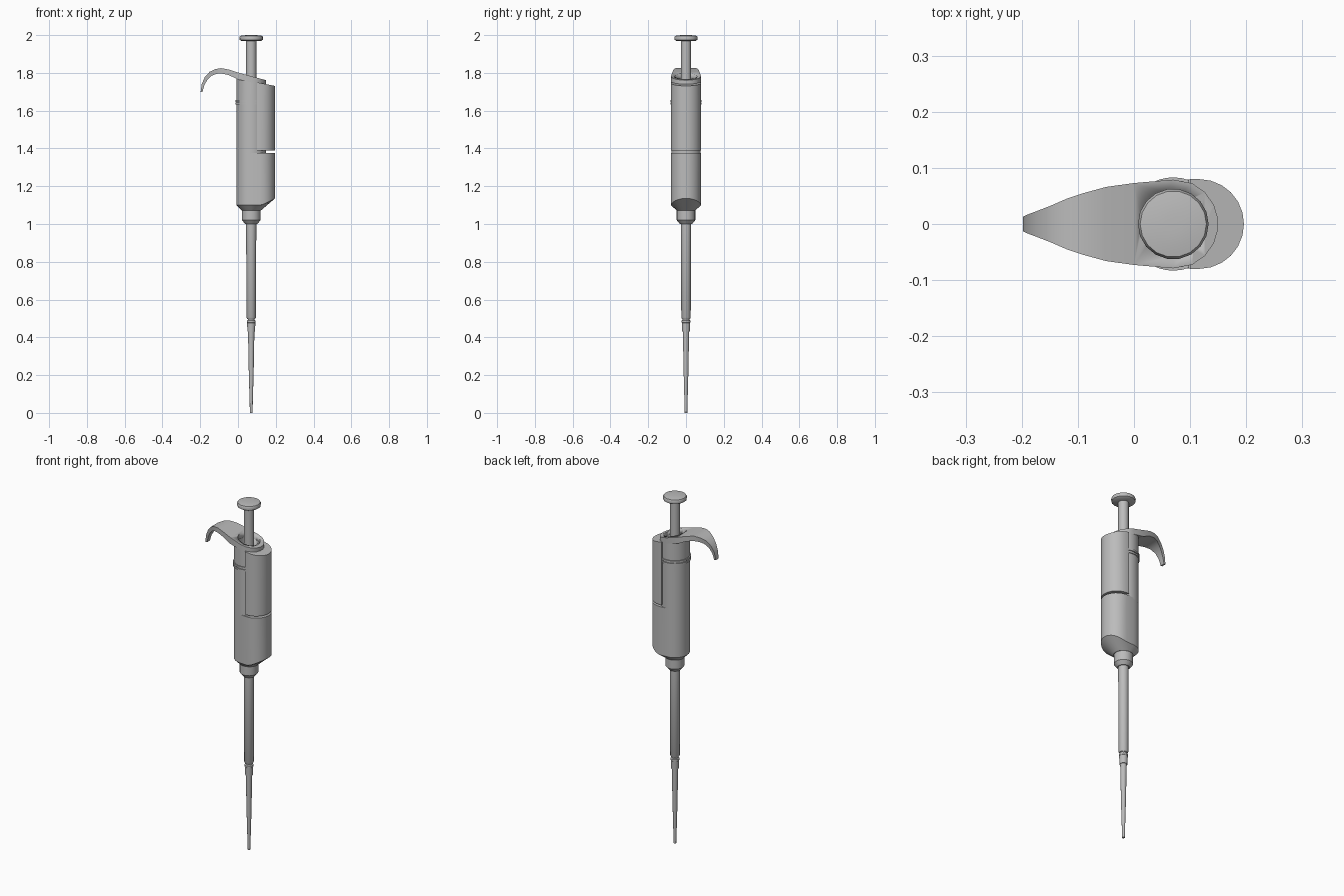
import bpy, bmesh, math

if "Cube" in bpy.data.objects:
    bpy.data.objects.remove(bpy.data.objects["Cube"])

AXIS = 0.07      # shared x of the plunger, shaft and tip
LOBE = 0.116     # x centre of the rounded grip side

grey = bpy.data.materials.new("neutral grey")
grey.use_nodes = True
colour = (0.5, 0.5, 0.5, 1)
grey.diffuse_color = colour
grey.node_tree.nodes["Principled BSDF"].inputs["Base Color"].default_value = colour


def finish(name, bm, angle=35):
    bmesh.ops.recalc_face_normals(bm, faces=bm.faces)
    mesh = bpy.data.meshes.new(name)
    bm.to_mesh(mesh)
    bm.free()
    mesh.materials.append(grey)
    obj = bpy.data.objects.new(name, mesh)
    bpy.context.collection.objects.link(obj)
    bpy.ops.object.select_all(action="DESELECT")
    obj.select_set(True)
    bpy.context.view_layer.objects.active = obj
    bpy.ops.object.shade_smooth_by_angle(angle=math.radians(angle))
    return obj


def loft(name, rings, angle=35):
    """Skin rings of equal point count and cap both ends."""
    bm = bmesh.new()
    loops = [[bm.verts.new(p) for p in ring] for ring in rings]
    n = len(loops[0])
    for a, b in zip(loops, loops[1:]):
        for i in range(n):
            j = (i + 1) % n
            bm.faces.new((a[i], a[j], b[j], b[i]))
    bm.faces.new(loops[0])
    bm.faces.new(loops[-1])
    return finish(name, bm, angle)


def circle(r, z, n):
    return [(AXIS + r * math.cos(t), r * math.sin(t), z)
            for t in (2 * math.pi * i / n for i in range(n))]


def lathe(name, profile, n=20):
    return loft(name, [circle(r, z, n) for r, z in profile])


def grip_outline(z_rule, r_left=0.078, r_right=0.08, lobe=LOBE, n=12):
    """Two half circles joined by short straight flanks."""
    pts = []
    for centre, r, start in ((lobe, r_right, -90), (AXIS, r_left, 90)):
        for i in range(n + 1):
            t = math.radians(start + 180 * i / n)
            x = centre + r * math.cos(t)
            pts.append((x, r * math.sin(t), z_rule(x)))
    return pts


def cut(target, cutter):
    mod = target.modifiers.new("cut", "BOOLEAN")
    mod.operation = "DIFFERENCE"
    mod.solver = "EXACT"
    mod.object = cutter
    bpy.context.view_layer.objects.active = target
    bpy.ops.object.modifier_apply(modifier=mod.name)


# Lower grip: sloped underside, tapering to the neck
loft("lower_grip", [
    grip_outline(lambda x: 1.072, 0.05, 0.05, AXIS + 0.002),
    grip_outline(lambda x: 1.10 + max(0, x - 0.125) * 0.5),
    grip_outline(lambda x: 1.377),
], 30)

# Upper grip: round core with a slanted top
upper = loft("upper_grip", [
    circle(0.078, 1.37, 32),
    [(x, y, 1.773 - 0.19 * (x + 0.01)) for x, y, z in circle(0.078, 0, 32)],
])

# Rounded side panel, separated from the lower grip by a thin slot
flank = [(0.1, -0.08)]
for i in range(13):
    t = math.radians(-90 + 15 * i)
    flank.append((LOBE + 0.08 * math.cos(t), 0.08 * math.sin(t)))
flank.append((0.1, 0.08))
loft("side_panel", [
    [(x, y, 1.388) for x, y in flank],
    [(x, y, 1.75 - 0.2 * (x - 0.1)) for x, y in flank],
])

# Half ring clipped round the upper grip
for k, z in enumerate((1.632, 1.647)):
    arc = [math.radians(70 + 220 * i / 24) for i in range(25)]
    outline = [(AXIS + r * math.cos(t), r * math.sin(t))
               for r, sweep in ((0.083, arc), (0.074, arc[::-1])) for t in sweep]
    loft("band_%d" % (k + 1), [[(x, y, z + h) for x, y in outline] for h in (0, 0.01)])

# Finger hook: (top x, top z, bottom x, bottom z, half width)
stations = [
    (-0.198, 1.70, -0.188, 1.70, 0.013),
    (-0.192, 1.74, -0.178, 1.735, 0.016),
    (-0.176, 1.777, -0.162, 1.764, 0.022),
    (-0.15, 1.806, -0.139, 1.785, 0.032),
    (-0.12, 1.82, -0.115, 1.795, 0.045),
    (-0.09, 1.825, -0.09, 1.797, 0.055),
    (-0.05, 1.818, -0.05, 1.789, 0.066),
    (0.0, 1.802, 0.0, 1.765, 0.073),
    (AXIS, 1.782, AXIS, 1.75, 0.079),
]
for deg in (65, 45, 25, 8):
    t = math.radians(deg)
    x = AXIS + 0.08 * math.cos(t)
    top = 1.782 - 0.26 * (x - AXIS)
    stations.append((x, top, x, top - 0.025, 0.08 * math.sin(t)))
hook = loft("finger_hook", [
    [(tx, -w, tz), (tx, w, tz), (bx, w, bz), (bx, -w, bz)]
    for tx, tz, bx, bz, w in stations
])

# Recess around the plunger
cutter = lathe("recess_cutter", [(0.058, 1.70), (0.058, 1.9)], 28)
cutter.hide_render = True
cut(upper, cutter)
cut(hook, cutter)
bpy.data.objects.remove(cutter)

# Plunger rod and thumb button
lathe("plunger_rod", [(0.027, 1.68), (0.027, 1.98)])
lathe("thumb_button", [(0.05, 1.968), (0.061, 1.975), (0.063, 1.988),
                       (0.059, 1.996), (0.04, 1.999), (0.015, 2.0)], 18)

# Neck, shaft and tip
lathe("neck", [(0.049, 1.08), (0.049, 1.02), (0.032, 1.0)])
lathe("shaft", [(0.027, 1.01), (0.025, 0.505), (0.021, 0.498)])
lathe("nozzle_ring", [(0.018, 0.51), (0.018, 0.492), (0.023, 0.488),
                      (0.023, 0.478), (0.019, 0.474)])
lathe("tip_collar", [(0.022, 0.477), (0.02, 0.43)])
lathe("tip", [(0.017, 0.435), (0.013, 0.22), (0.008, 0.04), (0.007, 0.0)], 14)
